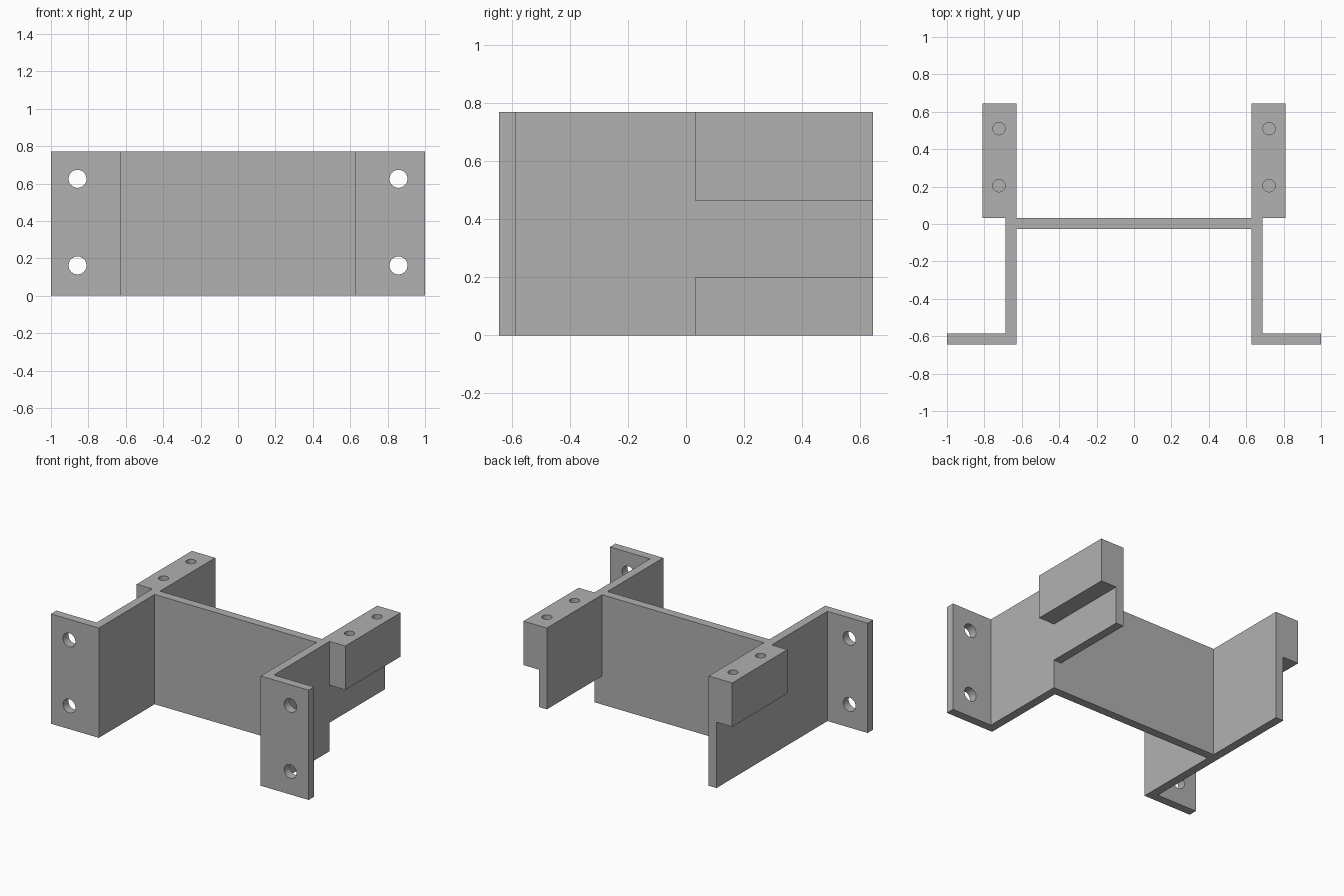
import bpy
import bmesh
from math import radians
from mathutils import Matrix, Vector

HEIGHT = 0.77        # overall height
INNER, OUTER = 0.628, 0.688   # side wall faces
BLOCK = 0.81         # outer face of the rear blocks
WEB_FRONT, WEB_BACK = -0.027, 0.033
FRONT, BACK = -0.645, 0.645
FLANGE_BACK = -0.585

old = bpy.data.objects.get("Cube")
if old:
    bpy.data.objects.remove(old, do_unlink=True)

grey = bpy.data.materials.new("plain_grey")
grey.use_nodes = True
colour = (0.44, 0.44, 0.44, 1)
grey.diffuse_color = colour
for node in grey.node_tree.nodes:
    if node.type == 'BSDF_PRINCIPLED':
        node.inputs["Base Color"].default_value = colour


def make_object(name, bm):
    bmesh.ops.recalc_face_normals(bm, faces=bm.faces)
    mesh = bpy.data.meshes.new(name)
    bm.to_mesh(mesh)
    bm.free()
    mesh.materials.append(grey)
    ob = bpy.data.objects.new(name, mesh)
    bpy.context.collection.objects.link(ob)
    return ob


def box(name, low, high):
    low, high = Vector(low), Vector(high)
    bm = bmesh.new()
    bmesh.ops.create_cube(bm, size=1)
    bmesh.ops.scale(bm, vec=high - low, verts=bm.verts)
    bmesh.ops.translate(bm, vec=(low + high) / 2, verts=bm.verts)
    return make_object(name, bm)


def drill(name, centre, radius, depth, tilt=0):
    bm = bmesh.new()
    place = Matrix.Translation(centre) @ Matrix.Rotation(radians(tilt), 4, 'X')
    bmesh.ops.create_cone(bm, cap_ends=True, segments=48, radius1=radius,
                          radius2=radius, depth=depth, matrix=place)
    return make_object(name, bm)


# Bracket body: half the plan outline, mirrored and extruded upward
half = [(INNER, WEB_FRONT), (INNER, FRONT), (1, FRONT), (1, FLANGE_BACK),
        (OUTER, FLANGE_BACK), (OUTER, WEB_BACK), (BLOCK, WEB_BACK),
        (BLOCK, BACK), (INNER, BACK), (INNER, WEB_BACK)]
outline = half + [(-x, y) for x, y in reversed(half)]
bm = bmesh.new()
base = bm.faces.new([bm.verts.new((x, y, 0)) for x, y in outline])
top = bmesh.ops.extrude_face_region(bm, geom=[base])["geom"]
bmesh.ops.translate(bm, vec=(0, 0, HEIGHT),
                    verts=[v for v in top if isinstance(v, bmesh.types.BMVert)])
bracket = make_object("mounting_bracket", bm)

# Cutters: space below the blocks, lower notch in the left wall, screw holes
cutters = [box("wall_notch_cutter", (0.5, WEB_BACK, -0.1), (0.9, 0.8, 0.2))]
for side in (-1, 1):
    xs = sorted((side * OUTER, side * 0.9))
    cutters.append(box("block_underside_cutter",
                       (xs[0], 0, -0.1), (xs[1], 0.8, 0.462)))
    for z in (0.162, 0.625):
        cutters.append(drill("flange_hole_cutter",
                             (side * 0.858, -0.615, z), 0.048, 0.2, 90))
    for y in (0.205, 0.51):
        cutters.append(drill("block_hole_cutter",
                             (side * 0.722, y, HEIGHT), 0.033, 0.3))

for cutter in cutters:
    cutter.hide_render = True
    mod = bracket.modifiers.new(cutter.name, 'BOOLEAN')
    mod.operation = 'DIFFERENCE'
    mod.solver = 'EXACT'
    mod.object = cutter

# Bake the cuts and drop the cutters
graph = bpy.context.evaluated_depsgraph_get()
mesh = bpy.data.meshes.new_from_object(bracket.evaluated_get(graph))
bracket.modifiers.clear()
bracket.data = mesh
mesh.name = "mounting_bracket"
mesh.materials.clear()
mesh.materials.append(grey)
for face in mesh.polygons:
    face.material_index = 0
for cutter in cutters:
    bpy.data.objects.remove(cutter, do_unlink=True)

# Round hole walls, crisp plate edges
for ob in bpy.context.selected_objects:
    ob.select_set(False)
bracket.select_set(True)
bpy.context.view_layer.objects.active = bracket
bpy.ops.object.shade_smooth_by_angle(angle=radians(30))
